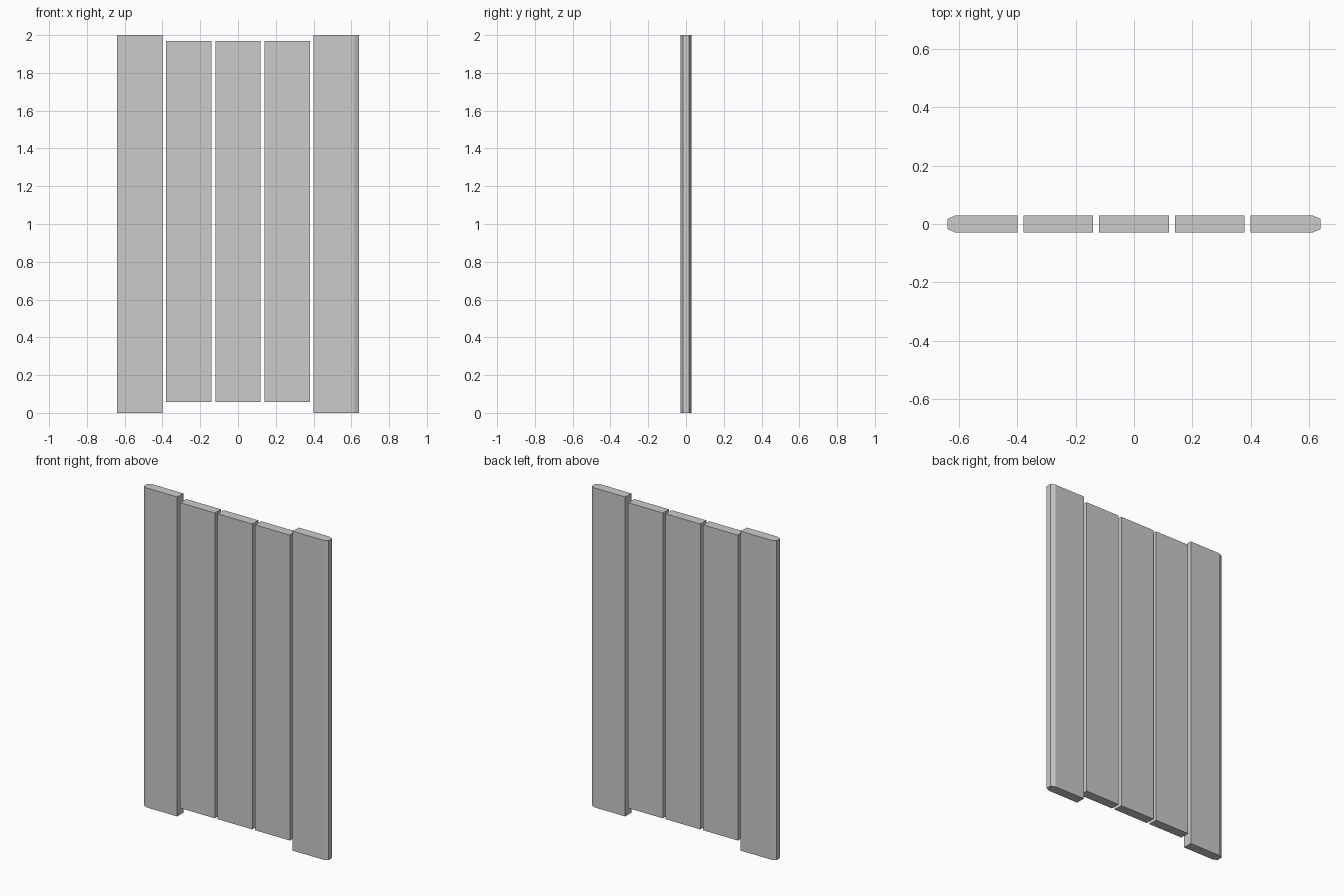
import bpy, bmesh

if "Cube" in bpy.data.objects:
    bpy.data.objects.remove(bpy.data.objects["Cube"])

HALF_WIDTH, HALF_DEPTH = 0.12, 0.03


def plank(name, cx, z0, z1, outer=0):
    """Extrude a plank profile upward; outer = -1 / 1 tapers that side edge."""
    w, d = HALF_WIDTH, HALF_DEPTH
    if outer:
        # Profile with chamfered outer edge
        pts = [(-w, -d), (w - 0.027, -d), (w, -0.017),
               (w, 0.017), (w - 0.027, d), (-w, d)]
    else:
        pts = [(-w, -d), (w, -d), (w, d), (-w, d)]
    side = outer or 1
    bm = bmesh.new()
    base = bm.faces.new([bm.verts.new((cx + side * x, y, z0)) for x, y in pts])
    ext = bmesh.ops.extrude_face_region(bm, geom=[base])
    top = [v for v in ext["geom"] if isinstance(v, bmesh.types.BMVert)]
    bmesh.ops.translate(bm, verts=top, vec=(0, 0, z1 - z0))
    bmesh.ops.recalc_face_normals(bm, faces=bm.faces)
    mesh = bpy.data.meshes.new(name)
    bm.to_mesh(mesh)
    bm.free()
    bpy.context.collection.objects.link(bpy.data.objects.new(name, mesh))


# Full-height outer planks
plank("outer_plank_left", -0.52, 0.0, 2.0, -1)
plank("outer_plank_right", 0.52, 0.0, 2.0, 1)

# Shorter inner planks
for i in range(3):
    plank(f"inner_plank_{i + 1}", (i - 1) * 0.26, 0.058, 1.97)
